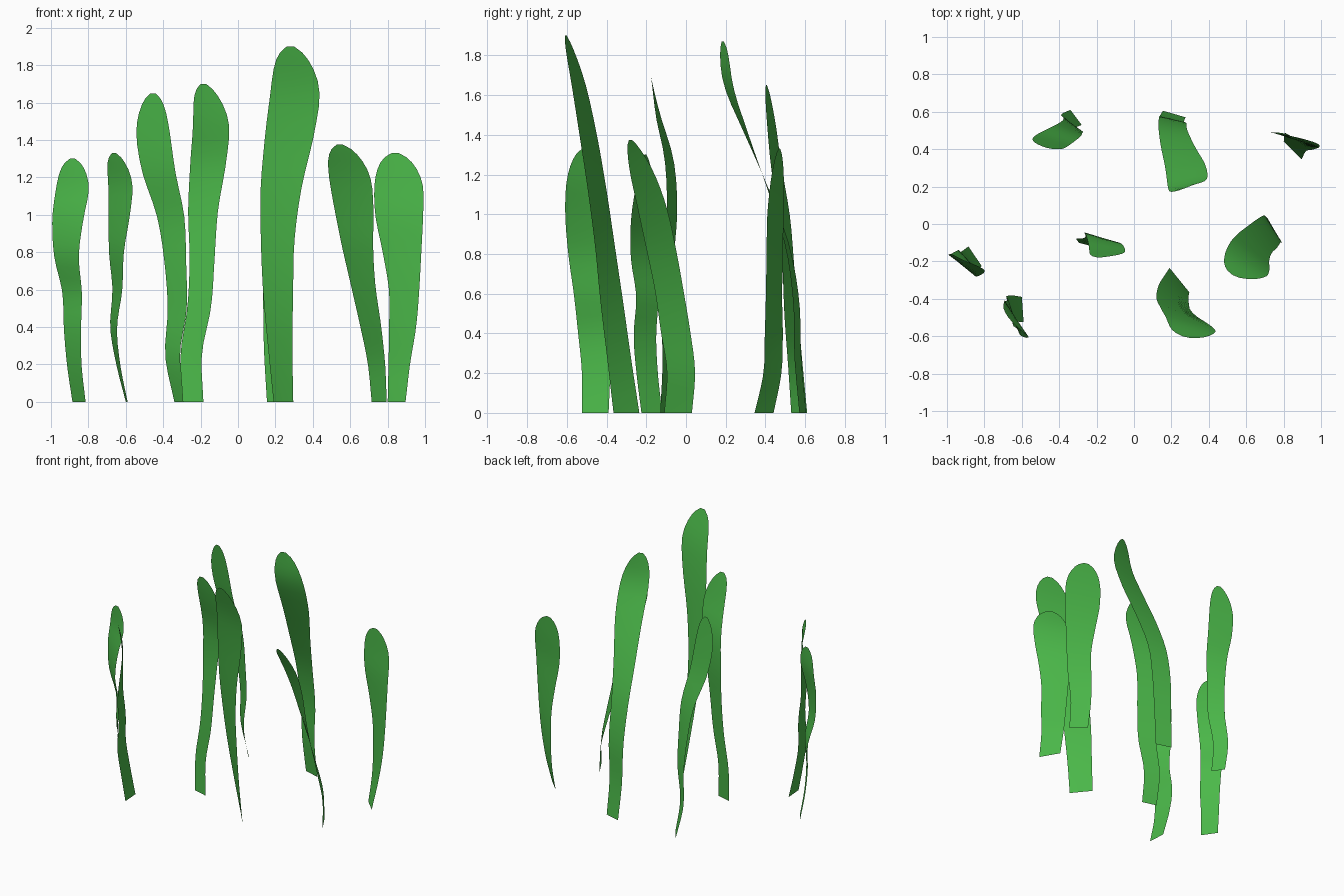
import bpy
import bmesh
from math import cos, sin, radians, pi, sqrt

# Remove only the default cube
default_cube = bpy.data.objects.get("Cube")
if default_cube:
    bpy.data.objects.remove(default_cube, do_unlink=True)

# Single leaf colour
leaf_green = bpy.data.materials.new("leaf_green")
colour = (0.07, 0.48, 0.067, 1.0)
leaf_green.diffuse_color = colour
leaf_green.use_nodes = True
shader = next(n for n in leaf_green.node_tree.nodes if n.type == "BSDF_PRINCIPLED")
shader.inputs["Base Color"].default_value = colour
shader.inputs["Roughness"].default_value = 0.8

# Shared proportions: knot positions along the height, and how the width swells
KNOTS = (0, .15, .3, .45, .6, .75, .88, 1)
SWELL = (0, .08, .25, .33, .62, .95, 1, 1)
TIP_START = 0.83


def along(values, t):
    """Smooth cubic curve through the values placed at the shared knots."""
    last = len(KNOTS) - 1
    i = 0
    while i < last - 1 and t > KNOTS[i + 1]:
        i += 1

    def slope(k):
        a, b = max(k - 1, 0), min(k + 1, last)
        return (values[b] - values[a]) / (KNOTS[b] - KNOTS[a])

    span = KNOTS[i + 1] - KNOTS[i]
    u = (t - KNOTS[i]) / span
    rest = 1 - u
    return (values[i] * (1 + 2 * u) * rest * rest
            + slope(i) * span * u * rest * rest
            + values[i + 1] * u * u * (3 - 2 * u)
            - slope(i + 1) * span * u * u * rest)


def turn_at(turn, t):
    """Heading of the ribbon: quadratic through its base, middle and tip."""
    base, middle, tip = turn
    return radians(base * (1 - t) * (1 - 2 * t)
                   + middle * 4 * t * (1 - t)
                   + tip * t * (2 * t - 1))


def sample_positions():
    """Even rows up the stem, then rows bunched together round the tip."""
    stem, cap = 18, 7
    rows = [TIP_START * i / stem for i in range(stem)]
    rows += [TIP_START + (1 - TIP_START) * sin(pi / 2 * i / cap)
             for i in range(cap + 1)]
    return rows


def blade(name, height, base_width, top_width, turn, path_x, path_y):
    """Twisting ribbon swept up a centre line, with a rounded tip."""
    bm = bmesh.new()
    previous = None
    for t in sample_positions():
        width = base_width + (top_width - base_width) * along(SWELL, t)
        if t > TIP_START:
            k = (t - TIP_START) / (1 - TIP_START)
            width *= sqrt(max(1 - k * k, 0.02))
        heading = turn_at(turn, t)
        dx, dy = cos(heading) * width / 2, sin(heading) * width / 2
        x, y, z = along(path_x, t), along(path_y, t), height * t
        row = [bm.verts.new((x + s * dx, y + s * dy, z)) for s in (-1, 0, 1)]
        if previous:
            for a in range(2):
                bm.faces.new((previous[a], previous[a + 1], row[a + 1], row[a]))
        previous = row
    for face in bm.faces:
        face.smooth = True
    mesh = bpy.data.meshes.new(name)
    bm.to_mesh(mesh)
    bm.free()
    mesh.materials.append(leaf_green)
    leaf = bpy.data.objects.new(name, mesh)
    bpy.context.collection.objects.link(leaf)
    return leaf


# Two tall blades on the model's left
blade("tall_front_blade", 1.9, .167, .28, (-51, -27, -12),
      (.243, .226, .215, .212, .23, .275, .305, .28),
      (-.3, -.338, -.375, -.41, -.45, -.497, -.545, -.605))
blade("tall_back_blade", 1.87, .125, .22, (-16, -6, 20),
      (.215, .203, .207, .208, .235, .275, .285, .255),
      (.588, .563, .555, .51, .415, .305, .215, .185))

# Two medium blades near the middle
blade("middle_blade", 1.7, .114, .2, (-15, -20, 0),
      (-.24, -.25, -.207, -.192, -.187, -.16, -.145, -.185),
      (-.115, -.098, -.1, -.088, -.07, -.085, -.14, -.178))
blade("middle_back_blade", 1.65, .1, .19, (-53, -25, -12),
      (-.31, -.35, -.325, -.335, -.36, -.425, -.455, -.455),
      (.57, .55, .53, .515, .495, .455, .43, .405))

# Two short blades on the model's right
blade("right_outer_blade", 1.3, .126, .205, (-56, -45, -20),
      (-.85, -.875, -.885, -.887, -.917, -.91, -.885, -.885),
      (-.172, -.195, -.207, -.195, -.22, -.22, -.207, -.205))
blade("right_front_blade", 1.33, .135, .235, (-86, -70, -50),
      (-.595, -.64, -.665, -.645, -.65, -.635, -.63, -.663),
      (-.457, -.453, -.465, -.485, -.502, -.508, -.508, -.51))

# Two short, broad blades on the model's left
blade("left_leaning_blade", 1.375, .161, .26, (-60, -46, -22),
      (.755, .74, .708, .67, .64, .62, .595, .545),
      (-.04, -.025, -.053, -.085, -.125, -.17, -.222, -.28))
blade("left_outer_blade", 1.33, .135, .275, (-45, -25, -12),
      (.848, .862, .88, .888, .877, .862, .858, .84),
      (.393, .435, .442, .443, .447, .45, .46, .47))
